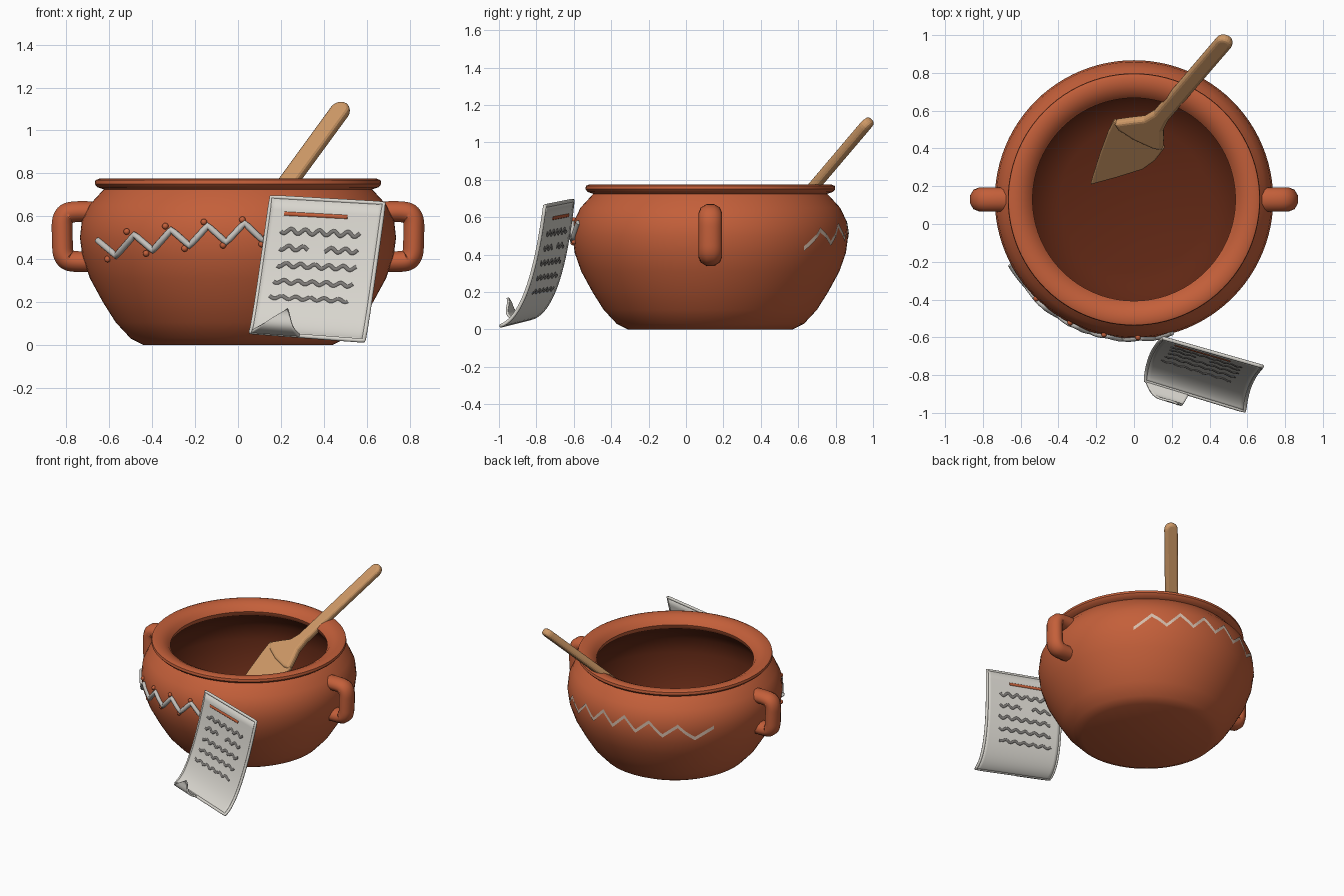
import bpy, bmesh, math
from mathutils import Vector

cube = bpy.data.objects.get("Cube")
if cube:
    bpy.data.objects.remove(cube)


def material(name, rgb):
    m = bpy.data.materials.new(name)
    m.use_nodes = True
    m.diffuse_color = (*rgb, 1)
    bsdf = next(n for n in m.node_tree.nodes if n.type == 'BSDF_PRINCIPLED')
    bsdf.inputs["Base Color"].default_value = (*rgb, 1)
    bsdf.inputs["Roughness"].default_value = 0.8
    return m


CLAY = material("terracotta", (0.55, 0.115, 0.042))
DARK = material("dark_inside", (0.115, 0.02, 0.007))
WOOD = material("wood", (0.62, 0.32, 0.135))
PAPER = material("paper", (0.68, 0.66, 0.61))
INK = material("grey_ink", (0.2, 0.19, 0.18))
TRIM = material("pale_trim", (0.55, 0.53, 0.5))
CREAM = material("cream_paint", (0.66, 0.5, 0.4))
CY = 0.13  # pot axis in y


def mesh_object(name, verts, faces, *mats, smooth=True):
    me = bpy.data.meshes.new(name)
    me.from_pydata([tuple(v) for v in verts], [], faces)
    bm = bmesh.new()
    bm.from_mesh(me)
    bmesh.ops.recalc_face_normals(bm, faces=bm.faces)
    bm.to_mesh(me)
    bm.free()
    ob = bpy.data.objects.new(name, me)
    bpy.context.collection.objects.link(ob)
    for m in mats:
        me.materials.append(m)
    if smooth:
        bpy.ops.object.select_all(action='DESELECT')
        ob.select_set(True)
        bpy.context.view_layer.objects.active = ob
        bpy.ops.object.shade_smooth_by_angle(angle=math.radians(40))
    return ob


def tube(name, pts, radius, mat, kind='POLY', cyclic=False):
    cu = bpy.data.curves.new(name, 'CURVE')
    cu.dimensions = '3D'
    cu.bevel_depth = radius
    cu.bevel_resolution = 3
    cu.use_fill_caps = True
    sp = cu.splines.new(kind)
    sp.points.add(len(pts) - 1)
    for p, co in zip(sp.points, pts):
        p.co = (*co, 1)
    sp.use_cyclic_u = cyclic
    if kind == 'NURBS':
        sp.order_u = 3
        sp.use_endpoint_u = True
        sp.resolution_u = 10
    cu.materials.append(mat)
    ob = bpy.data.objects.new(name, cu)
    bpy.context.collection.objects.link(ob)
    return ob


def grid_faces(nu, nv):
    return [(i * nv + j, i * nv + j + 1, (i + 1) * nv + j + 1, (i + 1) * nv + j)
            for i in range(nu - 1) for j in range(nv - 1)]


# Pot: one lathed shell, outside then over the rim and down the inside
OUTER = [(0.44, 0), (0.5, 0.03), (0.57, 0.105), (0.63, 0.2), (0.69, 0.31), (0.725, 0.41),
         (0.737, 0.5), (0.728, 0.58), (0.695, 0.65), (0.64, 0.71)]
RIM = [(0.625, 0.725), (0.655, 0.735), (0.668, 0.75), (0.665, 0.768), (0.645, 0.776),
       (0.6, 0.77), (0.56, 0.75), (0.537, 0.72), (0.545, 0.69)]
INNER = [(0.6, 0.65), (0.66, 0.56), (0.67, 0.45), (0.62, 0.28), (0.52, 0.12), (0.39, 0.06), (0, 0.055)]
profile = [(0, 0)] + OUTER + RIM + INNER
SEG = 96
verts = [(r * math.cos(a), CY + r * math.sin(a), z) for r, z in profile
         for a in [2 * math.pi * k / SEG for k in range(SEG)]]
faces = [(i * SEG + k, i * SEG + (k + 1) % SEG, (i + 1) * SEG + (k + 1) % SEG, (i + 1) * SEG + k)
         for i in range(len(profile) - 1) for k in range(SEG)]
pot = mesh_object("pot", verts, faces, CLAY, DARK)
for p in pot.data.polygons:
    if p.index // SEG >= len(OUTER) + len(RIM):
        p.material_index = 1
bm = bmesh.new()
bm.from_mesh(pot.data)
bmesh.ops.remove_doubles(bm, verts=bm.verts, dist=0.0001)
bm.to_mesh(pot.data)
bm.free()


def on_pot(x, z, side, lift=0.0):
    """Point on the outer wall; side is -1 for front, 1 for back."""
    for (r0, z0), (r1, z1) in zip(OUTER, OUTER[1:]):
        if z0 <= z <= z1:
            r = r0 + (r1 - r0) * (z - z0) / (z1 - z0)
    y = side * math.sqrt(max(r * r - x * x, 0))
    k = (r + lift) / r
    return Vector((x * k, CY + y * k, z))


# Side handles
for s, label in ((1, "left"), (-1, "right")):
    path = [(0.67, 0.62), (0.75, 0.625), (0.82, 0.61), (0.82, 0.5), (0.815, 0.4), (0.75, 0.385), (0.65, 0.39)]
    h = tube(label + "_handle", [(s * x, 0, z) for x, z in path], 0.051, CLAY, 'NURBS')
    h.scale.y = 1.25
    h.location.y = CY


# Zigzag bands: raised at the front, painted at the back
def zigzag(x0, x1, n, z0, z1, side, lift):
    pts = []
    for i in range((n - 1) * 6 + 1):
        u = i / 6
        k = int(u)
        tri = (u - k) if k % 2 == 0 else 1 - (u - k)
        f = u / (n - 1)
        z = z0 + (z1 - z0) * math.sin(f * math.pi * (0.5 if side < 0 else 1)) + (0.5 - tri) * 0.085
        pts.append(on_pot(x0 + (x1 - x0) * f, z, side, lift))
    return pts


tube("front_zigzag", zigzag(-0.65, 0.2, 11, 0.445, 0.53, -1, 0.004), 0.015, TRIM)
line = zigzag(-0.61, 0.53, 14, 0.475, 0.535, 1, 0.004)
half = Vector((0, 0, 0.013))
mesh_object("back_zigzag", [v for p in line for v in (p - half, p + half)],
            grid_faces(len(line), 2), CREAM)

# Raised dots above and below the front zigzag
for i in range(9):
    f = i / 8
    base = 0.46 + 0.07 * math.sin(f * math.pi / 2)
    z = base + (0.055 if i % 2 else -0.06)
    bpy.ops.mesh.primitive_uv_sphere_add(segments=12, ring_count=8, radius=0.015,
                                         location=on_pot(-0.605 + 0.715 * f, z, -1, 0.004))
    dot = bpy.context.object
    dot.name = "front_dot"
    dot.data.materials.append(CLAY)
    bpy.ops.object.shade_smooth()

# Spoon: flat outlines laid out along the tilted shaft
TIP = Vector((0.475, 0.96, 1.09))
ALONG = Vector((-0.487, -0.566, -0.667)).normalized()
ACROSS = Vector((0.858, -0.458, -0.234)).normalized()


def spoon_part(name, outline, thick):
    ob = mesh_object(name, [TIP + ALONG * a + ACROSS * b for a, b in outline],
                     [tuple(range(len(outline)))], WOOD, smooth=False)
    so = ob.modifiers.new("thickness", 'SOLIDIFY')
    so.thickness, so.offset = thick, 0
    be = ob.modifiers.new("rounding", 'BEVEL')
    be.width, be.segments, be.limit_method = thick * 0.38, 3, 'ANGLE'
    be.angle_limit = math.radians(50)
    for p in ob.data.polygons:
        p.use_smooth = False
    return ob


end = [(-0.048 * math.sin(t * math.pi / 10), -0.046 * math.cos(t * math.pi / 10)) for t in range(11)]
spoon_part("spoon_handle", end + [(0.68, 0.045), (0.76, 0.06), (0.83, 0.1), (0.89, 0.13), (0.91, 0.08),
           (0.92, -0.03), (0.91, -0.13), (0.88, -0.18), (0.81, -0.12), (0.75, -0.065), (0.68, -0.045)], 0.052)
spoon_part("spoon_blade", [(0.87, 0.13), (0.98, 0.135), (1.08, 0.115), (1.22, 0.035), (1.34, -0.04),
           (1.36, -0.05), (1.3, -0.07), (1.12, -0.125), (0.97, -0.165), (0.87, -0.185)], 0.032)


# Recipe sheet: ruled surface between two bent edges
def bend(p, t):
    a, b, c = map(Vector, p)
    return a * (1 - t) ** 2 + b * (2 * t * (1 - t)) + c * t * t


LEFT = ((0.155, -0.605, 0.69), (0.075, -0.67, 0.1), (0.06, -0.83, 0.06))
RIGHT = ((0.68, -0.755, 0.66), (0.6, -0.83, 0.08), (0.585, -0.99, 0.02))


def sheet(s, t):
    return bend(LEFT, t).lerp(bend(RIGHT, t), s)


N = 21
steps = [i / (N - 1) for i in range(N)]
paper = mesh_object("paper_sheet", [sheet(s, t) for s in steps for t in steps], grid_faces(N, N), PAPER)
so = paper.modifiers.new("thickness", 'SOLIDIFY')
so.thickness, so.offset = 0.014, 0
edge = ([sheet(0, t) for t in steps] + [sheet(s, 1) for s in steps[1:]]
        + [sheet(1, 1 - t) for t in steps[1:]] + [sheet(1 - s, 0) for s in steps[1:-1]])
tube("paper_border", edge, 0.01, PAPER, cyclic=True)

# Curled lower corner, folded up towards the front
peak = Vector((0.23, -0.955, 0.17))
curl = []
for v in steps:
    for u in steps:
        root = sheet(0.44 * u, 1)
        curl.append(root.lerp(peak, v) + Vector((-0.02, -0.06, -0.01)) * math.sin(math.pi * v) * (1 - v))
corner = mesh_object("paper_curl", curl, grid_faces(N, N), PAPER)
so = corner.modifiers.new("thickness", 'SOLIDIFY')
so.thickness, so.offset = 0.012, 0

# Heading bar and wavy rows, showing on both faces
tube("heading_bar", [sheet(0.14 + 0.56 * f, 0.065) for f in steps], 0.012, CLAY)
ROWS = [(0.14, 0.13, 0.83), (0.22, 0.14, 0.39), (0.22, 0.54, 0.83),
        (0.31, 0.14, 0.84), (0.41, 0.13, 0.83), (0.52, 0.11, 0.81)]
for t, s0, s1 in ROWS:
    n = int((s1 - s0) * 80)
    wave = []
    for i in range(n + 1):
        s = s0 + (s1 - s0) * i / n
        wave.append(sheet(s, t + 0.011 * math.sin(s * 50)))
    tube("wavy_row", wave, 0.0115, INK)
